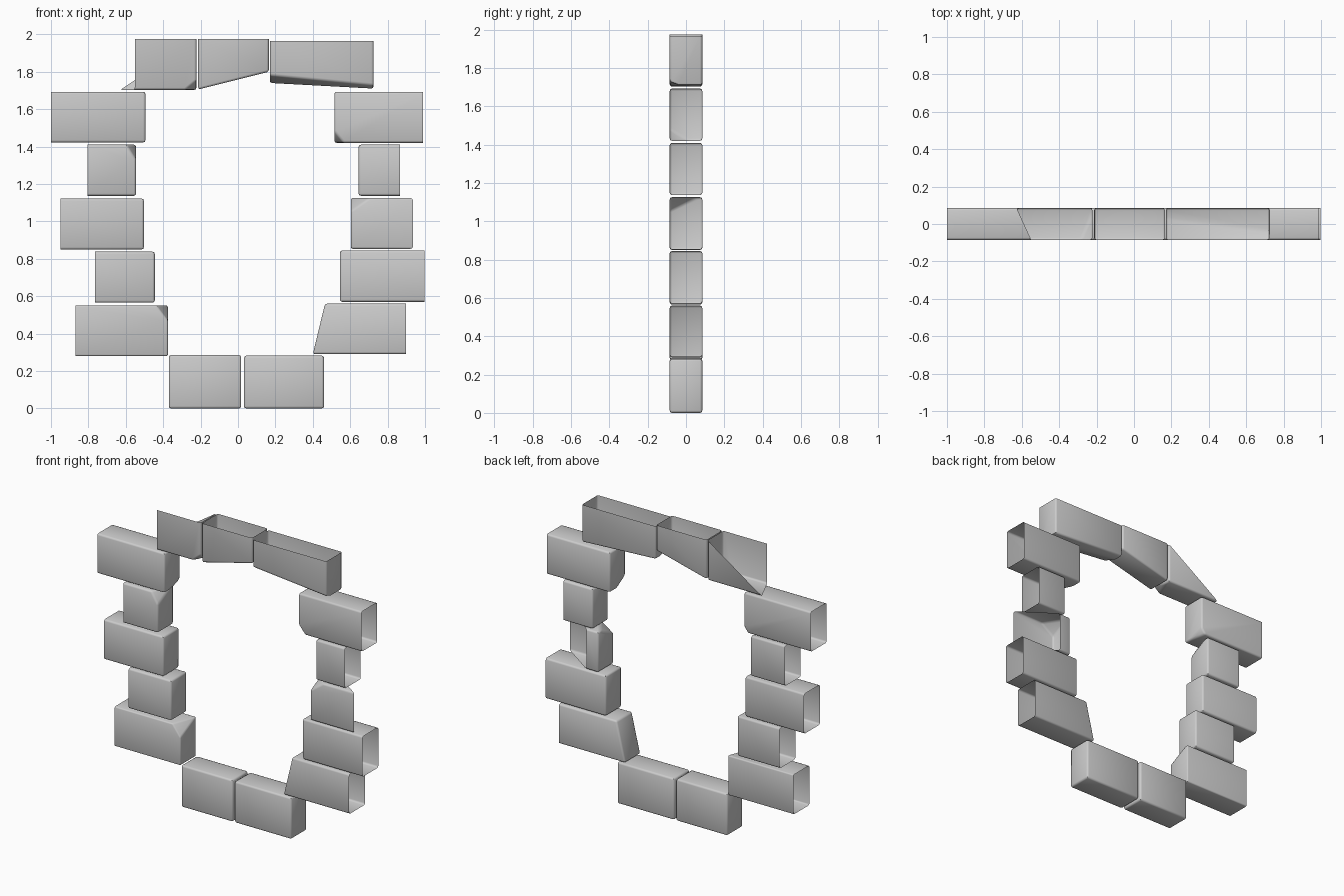
import bpy, bmesh
from mathutils import Vector

if "Cube" in bpy.data.objects:
    bpy.data.objects.remove(bpy.data.objects["Cube"])

D = 0.085   # half depth of the frame
AXES = {'-x': (-1, 0, 0), '+x': (1, 0, 0), '+z': (0, 0, 1)}


def block(name, x0, x1, z0, z1, opens=(), moved=None, chips=()):
    """Bevelled stone block. opens: faces left off, moved: corner signs -> (x, z),
    chips: (corner signs, cut lengths along x, y, z)."""
    bm = bmesh.new()
    bmesh.ops.create_cube(bm, size=2)
    pos = {}
    for v in bm.verts:
        s = tuple(round(c) for c in v.co)
        x, z = (moved or {}).get(s, (x1 if s[0] > 0 else x0, z1 if s[2] > 0 else z0))
        v.co = (x, s[1] * D, z)
        pos[s] = v.co.copy()
    # broken-off corners
    for s, cut in chips:
        c = pos[s]
        p = [c - Vector([s[i] * cut[i] if i == k else 0 for i in range(3)]) for k in range(3)]
        n = (p[1] - p[0]).cross(p[2] - p[0]).normalized()
        if n.dot(c - p[0]) < 0:
            n = -n
        r = bmesh.ops.bisect_plane(bm, geom=bm.verts[:] + bm.edges[:] + bm.faces[:],
                                   dist=1e-5, plane_co=p[0], plane_no=n, clear_outer=True)
        edges = [e for e in bm.edges if e.is_boundary]
        bmesh.ops.holes_fill(bm, edges=edges, sides=0)
    bmesh.ops.recalc_face_normals(bm, faces=bm.faces[:])
    # hollow side facing away from the opening of the frame
    gone = []
    for o in opens:
        d = Vector(AXES[o])
        gone.append(max(bm.faces, key=lambda f: f.normal.dot(d)))
    if gone:
        bmesh.ops.delete(bm, geom=list(set(gone)), context='FACES')
    bmesh.ops.bevel(bm, geom=[e for e in bm.edges if len(e.link_faces) == 2],
                    offset=0.012, segments=2, profile=0.5, affect='EDGES', clamp_overlap=True)
    me = bpy.data.meshes.new(name)
    bm.to_mesh(me)
    bm.free()
    ob = bpy.data.objects.new(name, me)
    bpy.context.collection.objects.link(ob)
    bpy.ops.object.select_all(action='DESELECT')
    ob.select_set(True)
    bpy.context.view_layer.objects.active = ob
    bpy.ops.object.shade_smooth_by_angle(angle=0.8)


# left column, hollow to the left
L = ('-x',)
block("left_stone_1", -0.87, -0.375, 0.28, 0.55, L, chips=[((1, -1, 1), (0.06, 0.16, 0.08))])
block("left_stone_2", -0.765, -0.445, 0.565, 0.838, L)
block("left_stone_3", -0.95, -0.503, 0.85, 1.122, L)
block("left_stone_4", -0.805, -0.545, 1.137, 1.41, L, chips=[((1, -1, 1), (0.05, 0.15, 0.08))])
block("left_stone_5", -1.0, -0.495, 1.422, 1.693, L, chips=[((1, 1, -1), (0.03, 0.12, 0.04))])

# right column, hollow to the right
R = ('+x',)
block("right_stone_1", 0.40, 0.898, 0.29, 0.56, R,
      moved={(-1, -1, 1): (0.465, 0.56), (-1, 1, 1): (0.465, 0.56)})
block("right_stone_2", 0.545, 0.998, 0.57, 0.845, R)
block("right_stone_3", 0.603, 0.935, 0.852, 1.126, R,
      moved={(1, 1, 1): (0.69, 1.126), (1, 1, -1): (0.69, 0.852)},
      chips=[((-1, -1, 1), (0.10, 0.14, 0.07))])
block("right_stone_4", 0.645, 0.865, 1.137, 1.41, R)
block("right_stone_5", 0.515, 0.99, 1.42, 1.693, R,
      chips=[((-1, -1, -1), (0.05, 0.10, 0.06))])

# sill, closed all round
block("sill_stone_left", -0.37, 0.017, 0.0, 0.285)
block("sill_stone_right", 0.032, 0.46, 0.0, 0.282)

# lintel, hollow on top; the left stone has a diagonal back
T = ('+z',)
block("lintel_stone_left", -0.552, -0.222, 1.703, 1.975, ('+z', '-x'),
      moved={(-1, 1, -1): (-0.63, 1.703), (-1, 1, 1): (-0.426, 1.84)},
      chips=[((1, -1, -1), (0.06, 0.12, 0.05))])
block("lintel_stone_middle", -0.213, 0.165, 1.705, 1.975, T,
      moved={(1, -1, -1): (0.165, 1.80), (1, 1, -1): (0.165, 1.80)})
block("lintel_stone_right", 0.17, 0.725, 1.71, 1.965, T,
      moved={(-1, -1, -1): (0.17, 1.74), (-1, 1, -1): (0.17, 1.74)},
      chips=[((-1, -1, -1), (0.42, 0.11, 0.04))])
